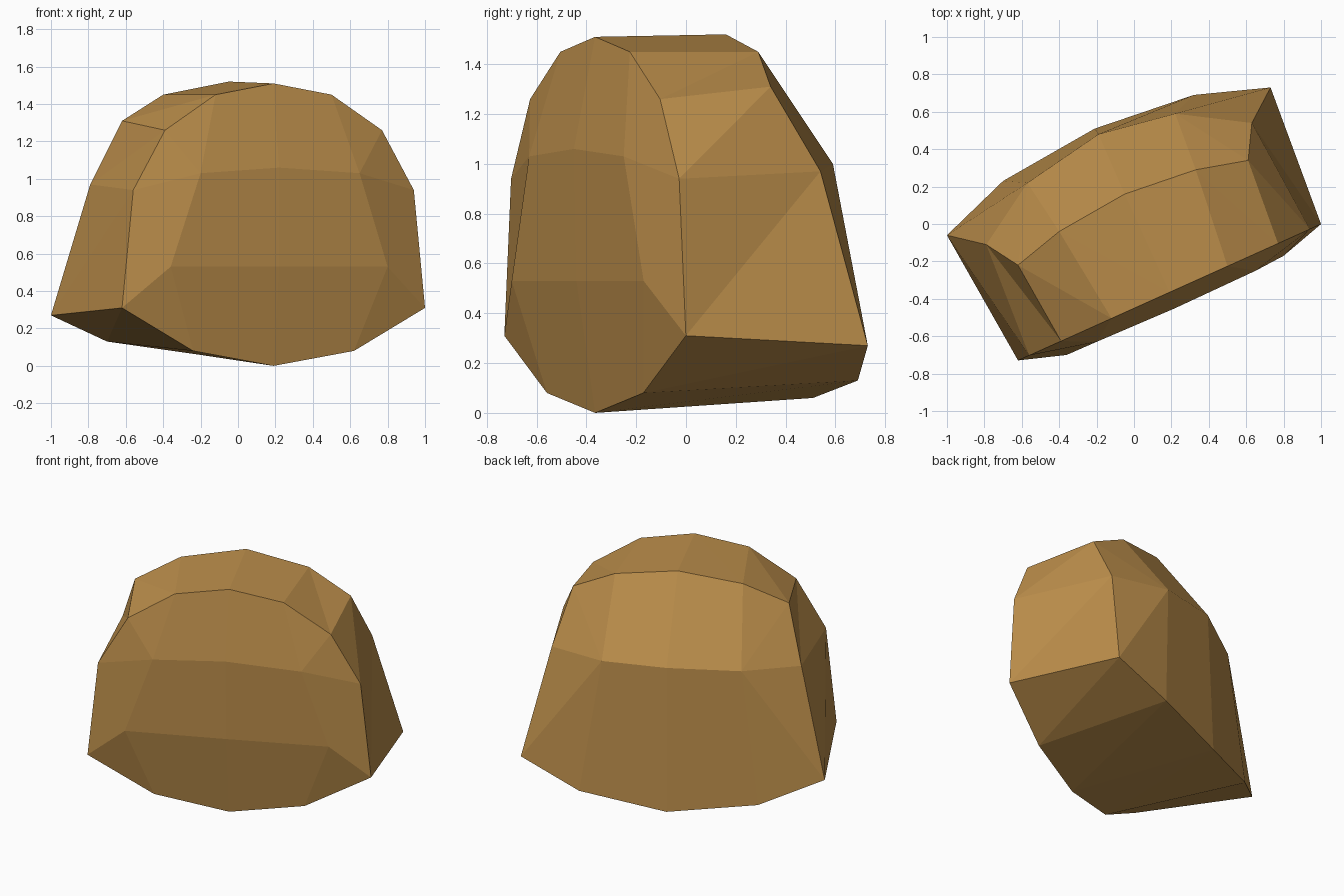
import bpy, bmesh

if "Cube" in bpy.data.objects:
    bpy.data.objects.remove(bpy.data.objects["Cube"])

# Front rim: flat, symmetric outline standing in a turned vertical plane
half = [(0, 1.51), (.31, 1.45), (.58, 1.26), (.75, .94), (.81, .31), (.43, .08), (0, 0)]
outline = half + [(-s, z) for s, z in half[5:0:-1]]
front_rim = [(.19 + s, -.365 + .45 * s, z) for s, z in outline]

# Back rim: worn, uneven outline, same order (top, then round by +x)
back_rim = [(-.05, .16, 1.52), (.33, .29, 1.45), (.61, .34, 1.31), (.63, .54, .97),
            (.73, .73, .27), (.32, .69, .13), (-.21, .51, .06), (-.70, .23, .13),
            (-1, -.06, .27), (-.79, -.11, .97), (-.62, -.22, 1.31), (-.40, -.04, 1.45)]

# Bulging points inside each broad side
front_inner = [(-.20, -.63, 1.03), (.22, -.45, 1.06), (.65, -.25, 1.03),
               (.80, -.17, .53), (.22, -.44, .53), (-.36, -.70, .53)]
back_inner = [(-.57, .22, 1.0), (-.19, .48, 1.02), (.22, .59, 1.0)]

bm = bmesh.new()


def add(points):
    return [bm.verts.new(p) for p in points]


def cap(rim, inner, link):
    """Join each rim point to its linked inner point."""
    n = len(rim)
    for i in range(n):
        j = (i + 1) % n
        ring = [rim[i], rim[j], inner[link[j]], inner[link[i]]]
        bm.faces.new(list(dict.fromkeys(ring)))


front, back = add(front_rim), add(back_rim)
f_in, b_in = add(front_inner), add(back_inner)

# Band between the two rims, split along one diagonal
for i in range(12):
    j = (i + 1) % 12
    bm.faces.new((front[i], front[j], back[i]))
    bm.faces.new((front[j], back[j], back[i]))

# Broad sides
cap(front, f_in, [1, 2, 2, 2, 3, 3, 4, 5, 5, 0, 0, 0])
bm.faces.new((f_in[0], f_in[1], f_in[4], f_in[5]))
bm.faces.new((f_in[1], f_in[2], f_in[3], f_in[4]))
cap(back, b_in, [1, 2, 2, 2, 2, 2, 1, 0, 0, 0, 0, 0])

bmesh.ops.recalc_face_normals(bm, faces=bm.faces)
mesh = bpy.data.meshes.new("boulder")
bm.to_mesh(mesh)
bm.free()

stone = bpy.data.materials.new("tan stone")
stone.diffuse_color = (.50, .27, .07, 1)
stone.use_nodes = True
stone.node_tree.nodes["Principled BSDF"].inputs["Base Color"].default_value = stone.diffuse_color
mesh.materials.append(stone)
boulder = bpy.data.objects.new("boulder", mesh)
bpy.context.collection.objects.link(boulder)
